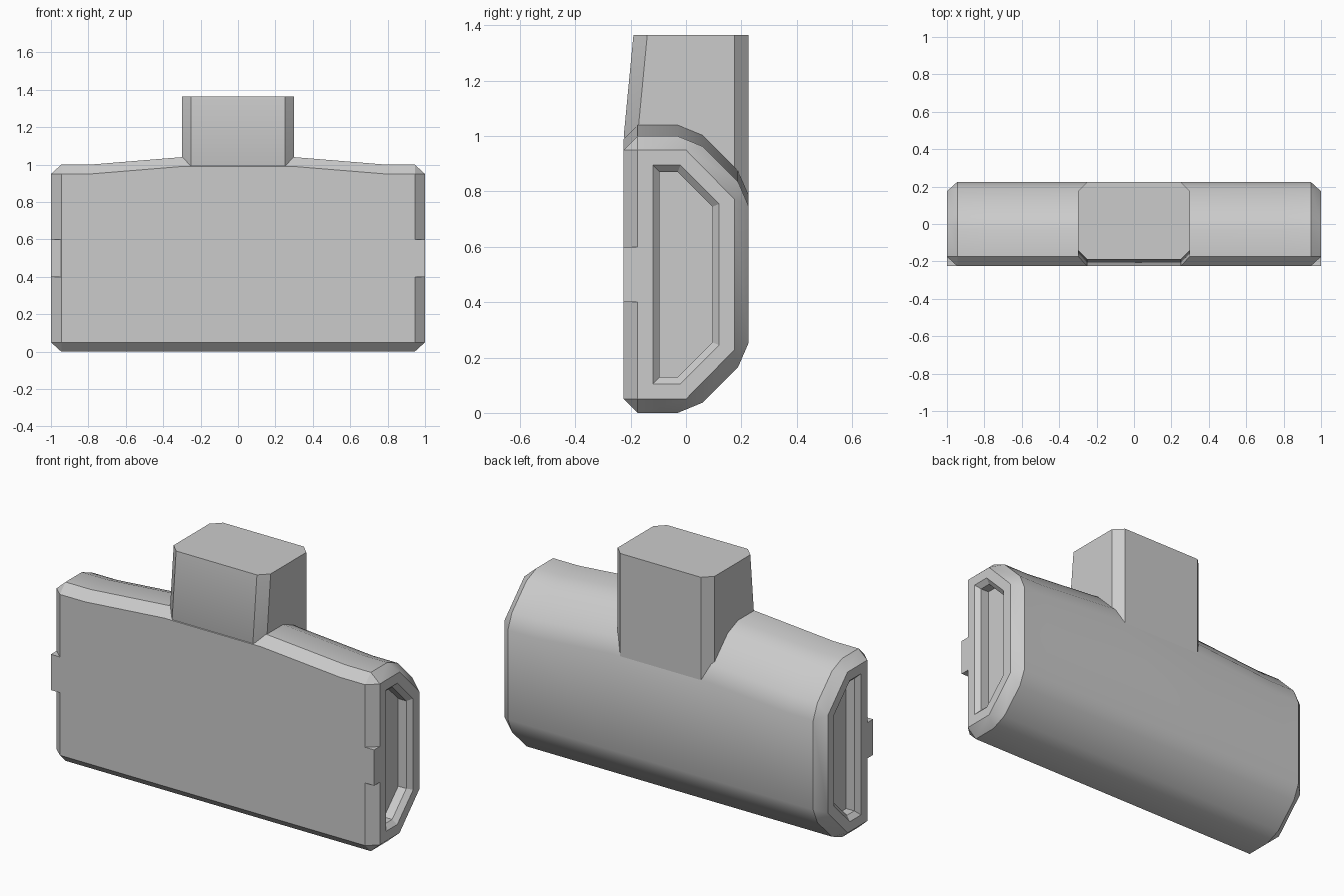
import bpy, bmesh, math

if "Cube" in bpy.data.objects:
    bpy.data.objects.remove(bpy.data.objects["Cube"])


def loft(name, rings):
    """Skin a list of equal-length point rings and cap both ends."""
    bm = bmesh.new()
    loops = [[bm.verts.new(p) for p in ring] for ring in rings]
    n = len(loops[0])
    for a, b in zip(loops, loops[1:]):
        for i in range(n):
            j = (i + 1) % n
            bm.faces.new((a[i], a[j], b[j], b[i]))
    bm.faces.new(loops[0][::-1])
    bm.faces.new(loops[-1])
    bmesh.ops.remove_doubles(bm, verts=bm.verts[:], dist=0.0005)
    bmesh.ops.recalc_face_normals(bm, faces=bm.faces[:])
    mesh = bpy.data.meshes.new(name)
    bm.to_mesh(mesh)
    bm.free()
    ob = bpy.data.objects.new(name, mesh)
    bpy.context.collection.objects.link(ob)
    bpy.ops.object.select_all(action='DESELECT')
    bpy.context.view_layer.objects.active = ob
    ob.select_set(True)
    bpy.ops.object.shade_smooth_by_angle(angle=math.radians(30))
    return ob


def section(x, lower, rise=0.0):
    """Complete a lower half profile by mirroring it about z = 0.5."""
    upper = [(y, 1 - z + rise) for y, z in reversed(lower)]
    return [(x, y, z) for y, z in lower + upper]


def hexagon(a, b, c):
    return [a, a, b, b, c, c]


# body: rounded back, chamfered front, recessed ends
outer = [(-.225, .05), (-.175, 0), (-.03, 0), (.06, .037), (.188, .165), (.225, .25)]
rim = hexagon((-.175, .05), (0, .05), (.175, .228))
hole = hexagon((-.12, .105), (-.02, .105), (.12, .245))
floor = hexagon((-.095, .13), (-.03, .13), (.095, .255))
half = [(.3, outer, .04), (.79, outer, 0), (.945, outer, 0), (1, rim, 0),
        (1, hole, 0), (.975, floor, 0), (.925, floor, 0)]
loft("body", [section(-x, p, r) for x, p, r in reversed(half)]
     + [section(x, p, r) for x, p, r in half])


# neck: chamfered block with a front that leans back
def neck_ring(z, front, back=.225, w=.3, c=.05):
    right = [(w - c, front), (w, front + c), (w, back - c), (w - c, back)]
    return [(x, y, z) for x, y in right + [(-x, y) for x, y in reversed(right)]]


loft("neck", [neck_ring(.79, -.15), neck_ring(1.0, -.225), neck_ring(1.365, -.19)])

# small tabs filling the front end chamfers
for s, side in ((1, "right"), (-1, "left")):
    tri = [(.945 * s, -.225), (s, -.225), (s, -.175)]
    loft(f"{side}_tab", [[(x, y, z) for x, y in tri] for z in (.4, .6)])
